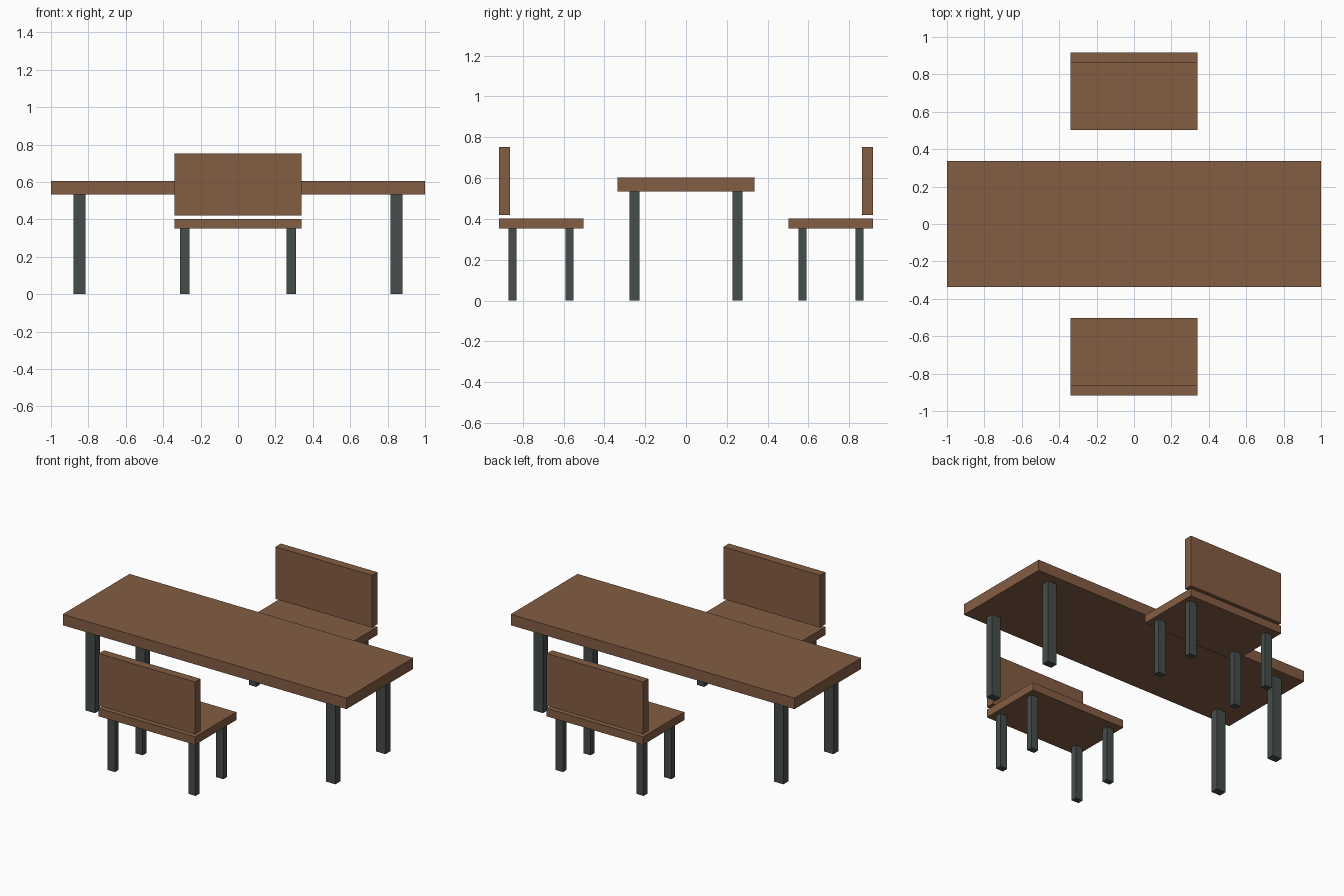
import bpy, bmesh
from mathutils import Vector

if "Cube" in bpy.data.objects:
    bpy.data.objects.remove(bpy.data.objects["Cube"])


def material(name, color):
    m = bpy.data.materials.new(name)
    m.diffuse_color = (*color, 1)
    m.use_nodes = True
    m.node_tree.nodes["Principled BSDF"].inputs["Base Color"].default_value = m.diffuse_color
    return m


WOOD = material("wood", (0.23, 0.11, 0.057))
METAL = material("dark_metal", (0.06, 0.075, 0.07))


def box(name, x, y, z, mat):
    """Box spanning the (low, high) ranges on each axis."""
    lo, hi = (Vector(p) for p in zip(*(sorted(r) for r in (x, y, z))))
    bm = bmesh.new()
    bmesh.ops.create_cube(bm, size=1)
    bmesh.ops.scale(bm, vec=hi - lo, verts=bm.verts)
    mesh = bpy.data.meshes.new(name)
    bm.to_mesh(mesh)
    bm.free()
    mesh.materials.append(mat)
    ob = bpy.data.objects.new(name, mesh)
    ob.location = (lo + hi) / 2
    bpy.context.collection.objects.link(ob)
    return ob


SIDES = (("left", -1), ("right", 1))
ENDS = (("front", -1), ("back", 1))

# Table
box("table_top", (-1, 1), (-0.336, 0.336), (0.534, 0.604), WOOD)
for side, sx in SIDES:
    for end, sy in ENDS:
        box(f"table_{end}_{side}_leg", (sx * 0.815, sx * 0.88),
            (sy * 0.227, sy * 0.276), (0, 0.534), METAL)

# Two facing chairs, mirrored across the table
for end, sy in ENDS:
    box(f"{end}_chair_seat", (-0.34, 0.34), (sy * 0.503, sy * 0.917), (0.352, 0.403), WOOD)
    box(f"{end}_chair_backrest", (-0.34, 0.34), (sy * 0.863, sy * 0.917), (0.42, 0.752), WOOD)
    for side, sx in SIDES:
        for part, y0, y1 in (("inner", 0.552, 0.59), ("outer", 0.831, 0.869)):
            box(f"{end}_chair_{part}_{side}_leg", (sx * 0.259, sx * 0.31),
                (sy * y0, sy * y1), (0, 0.352), METAL)
